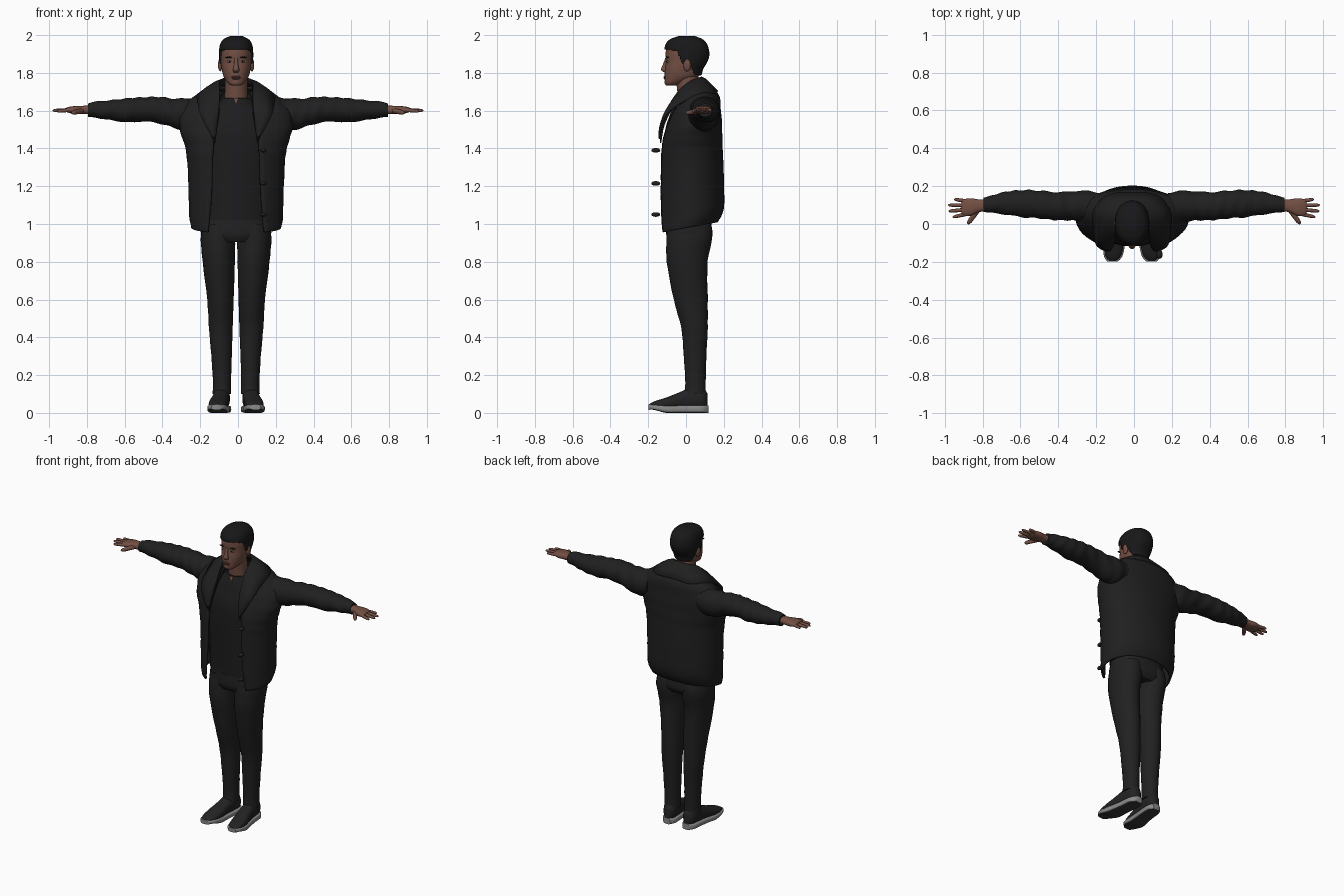
import bpy, bmesh, math
from mathutils import Vector

cube = bpy.data.objects.get("Cube")
if cube:
    bpy.data.objects.remove(cube)

SHIFT = -0.01  # the body stands slightly off the centre line
parts = []


def material(name, r, g, b):
    m = bpy.data.materials.new(name)
    m.use_nodes = True
    m.diffuse_color = (r, g, b, 1)
    bsdf = m.node_tree.nodes["Principled BSDF"]
    bsdf.inputs["Base Color"].default_value = (r, g, b, 1)
    bsdf.inputs["Roughness"].default_value = 0.8
    return m


JACKET = material("jacket black", 0.014, 0.014, 0.014)
SHIRT = material("shirt black", 0.012, 0.012, 0.013)
PANTS = material("trouser black", 0.015, 0.015, 0.015)
HAIR = material("hair black", 0.009, 0.009, 0.010)
SKIN = material("skin brown", 0.17, 0.078, 0.056)
LIPS = material("lip brown", 0.12, 0.05, 0.042)
SHOE = material("shoe black", 0.016, 0.016, 0.017)
SOLE = material("sole grey", 0.25, 0.25, 0.25)
TREAD = material("tread dark", 0.04, 0.036, 0.035)
EYE = material("eye white", 0.32, 0.28, 0.26)


def smooth_rows(rows, steps):
    """Catmull-Rom interpolation between the rows of a section table."""
    out = []
    for i in range(len(rows) - 1):
        quad = rows[max(i - 1, 0)], rows[i], rows[i + 1], rows[min(i + 2, len(rows) - 1)]
        for k in range(steps):
            t = k / steps
            out.append([b + t * (c - a) / 2 + t * t * (a - 2.5 * b + 2 * c - d / 2)
                        + t ** 3 * (3 * (b - c) + d - a) / 2 for a, b, c, d in zip(*quad)])
    return out + [list(rows[-1])]


def surface(name, rings, mat, closed=True, caps=True, thick=0, shift=SHIFT):
    bm = bmesh.new()
    grid = [[bm.verts.new((p[0] + shift, p[1], p[2])) for p in r] for r in rings]
    n = len(grid[0])
    for a, b in zip(grid, grid[1:]):
        for j in range(n if closed else n - 1):
            k = (j + 1) % n
            bm.faces.new((a[j], a[k], b[k], b[j]))
    if closed and caps:
        bm.faces.new(grid[0])
        bm.faces.new(grid[-1])
    bmesh.ops.recalc_face_normals(bm, faces=bm.faces)
    me = bpy.data.meshes.new(name)
    bm.to_mesh(me)
    bm.free()
    ob = bpy.data.objects.new(name, me)
    bpy.context.collection.objects.link(ob)
    me.materials.append(mat)
    if thick:
        mod = ob.modifiers.new("thickness", "SOLIDIFY")
        mod.thickness, mod.offset = thick, 0
    parts.append(ob)
    return ob


def loft(name, axis, rows, mat, side=1, n=32, steps=4, power=2, folds=0, tilt=0, thick=0, shift=SHIFT):
    """Rows: position on axis, two centres, two half widths, optional front opening."""
    rings, opened = [], len(rows[0]) > 5
    for row in smooth_rows(rows, steps):
        t, ca, cb, ha, hb = row[:5]
        gap = math.asin(min(row[5] / ha, 0.99)) if opened else 0
        ring = []
        for j in range(n):
            ang = -math.pi / 2 + gap + (2 * math.pi - 2 * gap) * j / (n - 1 if opened else n)
            c, s = math.cos(ang), math.sin(ang)
            f = 1 + folds * math.sin(t * 75 + 2.5 * math.sin(ang + t * 9))
            a = ca + ha * f * math.copysign(abs(c) ** (2 / power), c)
            b = cb + hb * f * math.copysign(abs(s) ** (2 / power), s)
            x, y, z = {"x": (t, a, b), "y": (a, t, b), "z": (a, b, t + tilt * b)}[axis]
            ring.append((side * x, y, z))
        rings.append(ring)
    return surface(name, rings, mat, not opened, True, thick, shift)


def blob(name, loc, size, mat):
    x, y, z = loc
    a, b, c = size
    rows = [(z + c * math.sin(q), x, y, max(a * math.cos(q), 1e-4), max(b * math.cos(q), 1e-4))
            for q in (math.pi * (i / 10 - 0.5) for i in range(11))]
    return loft(name, "z", rows, mat, n=16, steps=1)


def finger(name, a, b, r, side):
    """Tapered round finger between two points."""
    a, b = Vector(a), Vector(b)
    d = (b - a).normalized()
    u = d.cross(Vector((0, 0, 1))).normalized()
    v = d.cross(u)
    rings = []
    for t, k in ((0, 1), (0.3, 1), (0.5, 0.93), (0.8, 0.85), (0.95, 0.6), (1, 0.2)):
        ring = [a.lerp(b, t) + r * k * (u * math.cos(q) + v * math.sin(q))
                for q in (i * math.pi / 5 for i in range(10))]
        rings.append([(side * p.x, p.y, p.z) for p in ring])
    surface(name, rings, SKIN, shift=0)


# Head and neck
loft("neck", "z", [(1.6, 0, .025, .066, .06), (1.7, 0, .014, .06, .06), (1.79, 0, .005, .06, .06)], SKIN)
head_rows = [(1.733, 0, -.08, .022, .024), (1.745, 0, -.065, .043, .046), (1.78, 0, -.024, .066, .089),
             (1.82, 0, -.014, .076, .097), (1.86, 0, 0, .081, .106), (1.9, 0, .004, .083, .112),
             (1.94, 0, .002, .078, .104), (1.97, 0, .002, .06, .08), (1.988, 0, .004, .025, .035)]
loft("head", "z", head_rows, SKIN, n=48, steps=5, power=2.2)

# Hair: a slightly larger shell trimmed along the hairline
hair = loft("hair", "z", [(z + .007 * (z > 1.9), x, y, a + .008, b + .008) for z, x, y, a, b in head_rows],
            HAIR, n=96, steps=12, power=2.2)
line = [(-.3, 1.925), (-.09, 1.925), (-.045, 1.915), (-.02, 1.85), (.02, 1.86), (.05, 1.79), (.3, 1.77)]


def hairline(y):
    for (y0, z0), (y1, z1) in zip(line, line[1:]):
        if y <= y1:
            return z0 + (z1 - z0) * (y - y0) / (y1 - y0)


bm = bmesh.new()
bm.from_mesh(hair.data)
low = [f for f in bm.faces if f.calc_center_median().z < hairline(f.calc_center_median().y)]
bmesh.ops.delete(bm, geom=low, context="FACES")
bm.to_mesh(hair.data)
bm.free()
mod = hair.modifiers.new("thickness", "SOLIDIFY")
mod.thickness = 0.014

# Face
loft("nose", "z", [(1.878, 0, -.102, .009, .008), (1.845, 0, -.11, .011, .012),
                   (1.817, 0, -.116, .017, .016), (1.803, 0, -.107, .014, .01)], SKIN, n=16)
blob("upper_lip", (0, -.11, 1.779), (.027, .009, .005), LIPS)
blob("lower_lip", (0, -.109, 1.771), (.023, .009, .006), LIPS)
blob("chin", (0, -.092, 1.75), (.026, .022, .018), SKIN)
for side, word in ((1, "left"), (-1, "right")):
    blob(word + "_eye", (side * .034, -.094, 1.86), (.014, .008, .006), EYE)
    blob(word + "_iris", (side * .034, -.099, 1.86), (.005, .005, .005), HAIR)
    blob(word + "_eyebrow", (side * .036, -.098, 1.882), (.022, .009, .004), HAIR)
    blob(word + "_ear", (side * .084, .006, 1.842), (.012, .02, .034), SKIN)

# Shirt and hips
loft("shirt", "z", [(1.02, 0, .01, .19, .122), (1.2, 0, .01, .19, .125), (1.4, 0, .012, .2, .13),
                    (1.5, 0, .015, .2, .125), (1.58, 0, .02, .17, .105), (1.64, 0, .02, .1, .085),
                    (1.668, 0, .015, .07, .066)], SHIRT, folds=.006)
loft("neckline_notch", "z", [(1.635, 0, -.063, .003, .006), (1.665, 0, -.05, .014, .006)], SKIN, n=12)
loft("trouser_hips", "z", [(1.08, 0, .012, .172, .112), (1.0, 0, .015, .182, .12), (.94, 0, .016, .184, .12),
                           (.905, 0, .014, .15, .1)], PANTS, power=2.3)

# Open jacket body
loft("jacket_body", "z", [
    (.98, 0, .006, .232, .156, .145), (1.04, 0, .02, .242, .174, .138), (1.2, 0, .022, .247, .173, .125),
    (1.35, 0, .022, .255, .167, .12), (1.43, 0, .025, .272, .162, .115), (1.5, 0, .032, .293, .152, .11),
    (1.57, 0, .045, .29, .134, .1), (1.63, 0, .06, .25, .114, .09), (1.67, 0, .06, .2, .095, .08),
    (1.7, 0, .05, .14, .075, .07)], JACKET, n=48, power=2.1, folds=.006, tilt=.2, thick=.012)

# Folded collar running into the lapels: inner edge then outer edge, from the back centre
half = [(0, .085, 1.775, 0, .165, 1.7), (.06, .07, 1.77, .13, .15, 1.69), (.09, .02, 1.75, .2, .07, 1.685),
        (.092, -.04, 1.7, .2, -.03, 1.64), (.095, -.085, 1.62, .19, -.105, 1.58),
        (.105, -.12, 1.54, .15, -.135, 1.5), (.115, -.135, 1.46, .12, -.138, 1.45)]
path = [(-a, b, c, -d, e, f) for a, b, c, d, e, f in half[:0:-1]] + half
rings = []
for r in smooth_rows(path, 5):
    inner, outer = Vector(r[:3]), Vector(r[3:])
    rings.append([inner - Vector((0, 0, .03)), inner, inner.lerp(outer, .25) + Vector((0, -.002, .008)),
                  inner.lerp(outer, .6) + Vector((0, -.004, .008)), outer])
surface("jacket_collar", rings, JACKET, closed=False, thick=.012)

# Toggles on the jacket's left edge
for i, z in enumerate((1.39, 1.215, 1.05)):
    blob(f"toggle_{i + 1}", (.145, -.16, z), (.016, .024, .012), JACKET)

for side, word in ((1, "left"), (-1, "right")):
    # Sleeve
    loft(word + "_sleeve", "x", [
        (.18, .08, 1.59, .085, .085), (.27, .095, 1.578, .082, .087), (.34, .095, 1.587, .076, .077),
        (.42, .095, 1.603, .074, .07), (.5, .103, 1.607, .073, .064), (.58, .107, 1.602, .072, .064),
        (.68, .11, 1.603, .06, .052), (.76, .104, 1.605, .044, .042), (.795, .102, 1.603, .038, .036)],
        JACKET, side, steps=8, folds=.035, shift=0)
    # Hand
    loft(word + "_hand", "x", [(.77, .1, 1.604, .03, .024), (.82, .096, 1.604, .034, .022),
                               (.86, .09, 1.604, .046, .021), (.895, .087, 1.604, .045, .016),
                               (.91, .087, 1.604, .036, .01)], SKIN, side, n=20, power=2.4, shift=0)
    for label, y0, tip in (("index", .054, (.958, .036, 1.597)), ("middle", .076, (.98, .068, 1.6)),
                           ("ring", .098, (.982, .1, 1.601)), ("little", .119, (.95, .131, 1.602))):
        finger(f"{word}_{label}_finger", (.88, y0, 1.604), tip, .0105, side)
    finger(word + "_thumb", (.825, .075, 1.6), (.878, .0, 1.588), .014, side)

    # Trouser leg
    loft(word + "_trouser_leg", "z", [
        (1.0, .09, .018, .088, .115), (.92, .096, .018, .091, .121), (.8, .092, .006, .085, .108),
        (.6, .083, .025, .07, .09), (.45, .081, .045, .063, .07), (.3, .077, .048, .054, .06),
        (.16, .075, .05, .048, .054), (.1, .076, .048, .05, .058)], PANTS, side, folds=.012)
    # Shoe upper and sole
    shoe = [(.115, .072, .065, .018, .035), (.09, .074, .075, .04, .056), (.03, .078, .075, .043, .06),
            (-.03, .085, .065, .045, .046), (-.1, .094, .05, .05, .033), (-.165, .1, .042, .042, .02),
            (-.195, .103, .036, .02, .01)]
    loft(word + "_shoe", "y", shoe, SHOE, side, power=2.3)
    sole = loft(word + "_sole", "y", [(y - .004 + .008 * (y > .1), x, .02 + .01 * (y < -.15), a + .007,
                                       .02 - .006 * (y < -.15)) for y, x, z, a, b in shoe],
                SOLE, side, power=4)
    sole.data.materials.append(TREAD)
    for face in sole.data.polygons:
        if face.normal.z < -.8:
            face.material_index = 1

# Smooth shading with kept creases
bpy.ops.object.select_all(action="DESELECT")
for ob in parts:
    ob.select_set(True)
bpy.context.view_layer.objects.active = parts[0]
bpy.ops.object.shade_smooth_by_angle(angle=math.radians(50))
